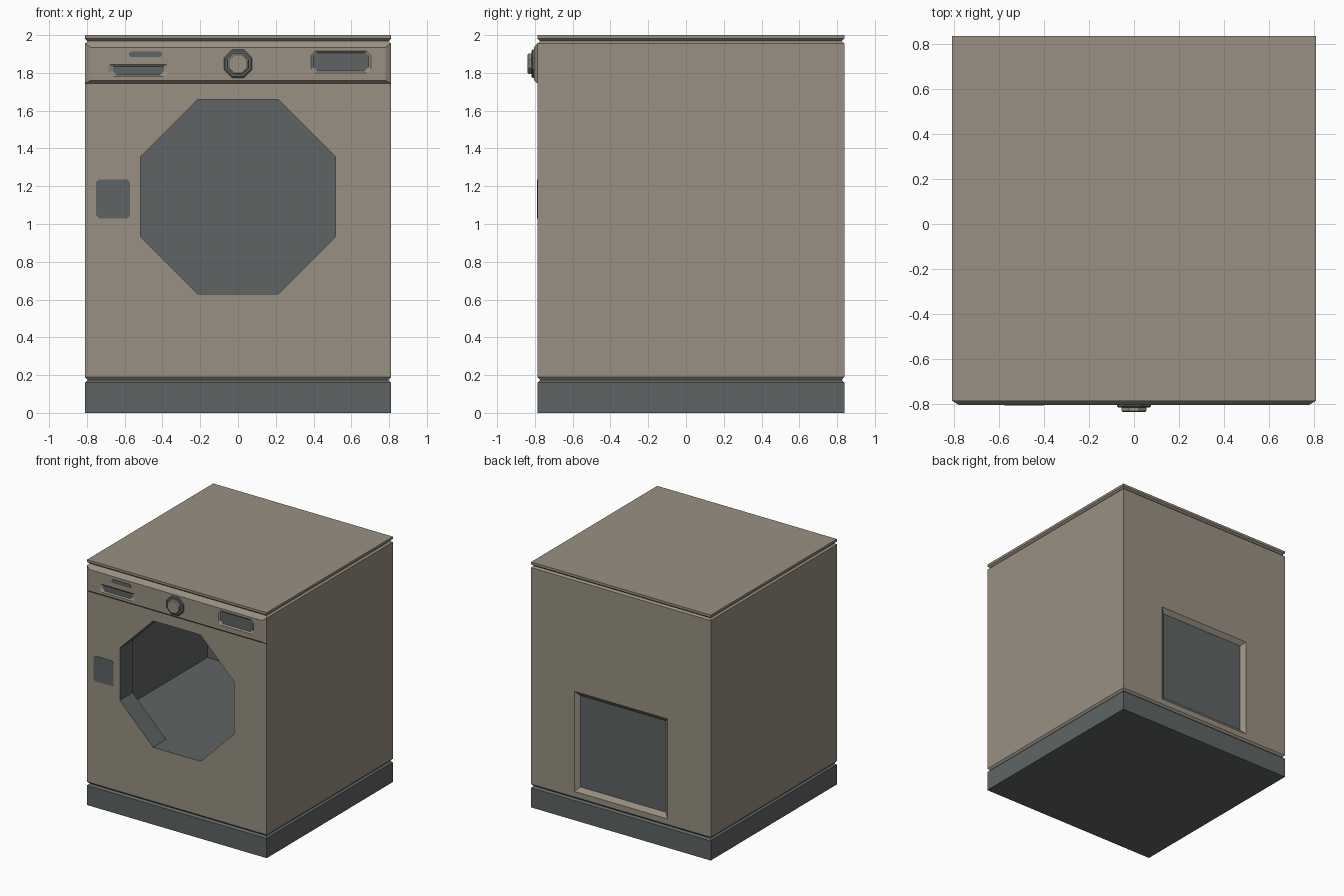
import bpy, bmesh, math

if "Cube" in bpy.data.objects:
    bpy.data.objects.remove(bpy.data.objects["Cube"])

def material(name, rgb):
    m = bpy.data.materials.new(name)
    m.diffuse_color = (*rgb, 1)
    m.use_nodes = True
    m.node_tree.nodes["Principled BSDF"].inputs["Base Color"].default_value = m.diffuse_color
    return m

BEIGE = material("warm_beige", (0.32, 0.28, 0.22))
DARK = material("dark_grey", (0.113, 0.127, 0.13))
OCT = 2 - math.sqrt(2)          # corner cut that turns a square into an octagon
W, YF, YB = 0.81, -0.787, 0.838  # half width, front and back of the cabinet

def loft(name, rings, mat):
    """Skin a list of equal-length point rings and cap both ends."""
    bm = bmesh.new()
    vs = [[bm.verts.new(p) for p in r] for r in rings]
    n = len(vs[0])
    for a, b in zip(vs, vs[1:]):
        for i in range(n):
            bm.faces.new((a[i], a[(i + 1) % n], b[(i + 1) % n], b[i]))
    bm.faces.new(vs[0])
    bm.faces.new(vs[-1])
    bmesh.ops.recalc_face_normals(bm, faces=bm.faces)
    me = bpy.data.meshes.new(name)
    bm.to_mesh(me)
    bm.free()
    me.materials.append(mat)
    ob = bpy.data.objects.new(name, me)
    bpy.context.collection.objects.link(ob)
    return ob

def slab(z, inset):
    """Horizontal rectangle of the cabinet outline."""
    x, f, b = W - inset, YF + inset, YB - inset
    return [(-x, f, z), (x, f, z), (x, b, z), (-x, b, z)]

def plate(y, cx, cz, hw, hh, low=0, top=None):
    """Upright rectangle facing front, with cut corners."""
    top = low if top is None else top
    pts = []
    for sx, sz, c in ((-1, -1, low), (1, -1, low), (1, 1, top), (-1, 1, top)):
        ends = [(hw - c, hh), (hw, hh - c)] if c else [(hw, hh)]
        if sx * sz > 0:
            ends.reverse()
        if c and sx * sz < 0:
            ends = ends
        pts += [(cx + sx * a, y, cz + sz * b) for a, b in ends]
    # sort round the centre so the outline never crosses itself
    pts.sort(key=lambda p: math.atan2(p[2] - cz, p[0] - cx))
    return pts

def cut(ob, cutters, is_dark):
    """Subtract the cutters, then colour the faces by a rule."""
    for c in cutters:
        m = ob.modifiers.new("cut", 'BOOLEAN')
        m.operation, m.solver, m.object = 'DIFFERENCE', 'EXACT', c
    bpy.context.view_layer.update()
    dg = bpy.context.evaluated_depsgraph_get()
    me = bpy.data.meshes.new_from_object(ob.evaluated_get(dg))
    ob.modifiers.clear()
    ob.data = me
    me.materials.clear()
    me.materials.append(BEIGE)
    me.materials.append(DARK)
    for p in me.polygons:
        p.material_index = int(is_dark(p))
    for c in cutters:
        bpy.data.objects.remove(c)

# plinth, cabinet and lid, separated by V grooves
loft("plinth", [slab(0, 0), slab(0.16, 0), slab(0.174, 0.014)], DARK)
body = loft("cabinet", [slab(0.174, 0.014), slab(0.19, 0), slab(1.955, 0), slab(1.968, 0.014)], BEIGE)
loft("lid", [slab(1.968, 0.014), slab(1.981, 0), slab(2.0, 0)], BEIGE)

# door opening, inner chamber and rear access recess
DZ, DR = 1.145, 0.515
door = loft("door_cutter", [plate(y, 0, DZ, DR, DR, DR * OCT) for y in (-0.9, -0.6)], DARK)
chamber = loft("chamber_cutter", [plate(y, 0, 1.163, 0.79, 0.537) for y in (-0.62, 0.735)], DARK)
rear = loft("rear_cutter", [plate(0.866, 0, 0.6425, 0.455, 0.4425),
                            plate(0.810, 0, 0.6425, 0.385, 0.3725)], DARK)

def inside(p):
    x, y, z = p.center
    return abs(x) < 0.8 and -0.78 < y < 0.815 and 0.5 < z < 1.75

cut(body, [door, chamber, rear], inside)

# bevelled control panel with recessed drawer handle and display
PY = -0.805
panel = loft("control_panel", [plate(YF, 0, 1.851, W, 0.106),
                               plate(PY, 0, 1.8475, 0.78, 0.0875)], BEIGE)
drawer = loft("drawer_cutter", [plate(PY - 0.01, -0.527, 1.814, 0.180, 0.042, 0.026, 0.004),
                                plate(PY + 0.01, -0.527, 1.812, 0.135, 0.022, 0.018, 0.004)], DARK)
display = loft("display_cutter", [plate(PY - 0.01, 0.546, 1.858, 0.172, 0.068, 0.02),
                                  plate(PY + 0.01, 0.546, 1.858, 0.146, 0.048, 0.02)], DARK)
cut(panel, [drawer, display],
    lambda p: p.normal.y < -0.95 and p.center.y > PY + 0.005)

# thin dark plates: drawer label slot and lower filter cover
loft("drawer_slot", [plate(y, -0.49, 1.899, 0.087, 0.015, 0.01) for y in (PY + 0.002, PY - 0.003)], DARK)
loft("filter_cover", [plate(y, -0.661, 1.133, 0.09, 0.103, 0.015) for y in (YF + 0.002, YF - 0.003)], DARK)

# octagonal selector knob on a dark collar
KZ = 1.848
loft("knob_collar", [plate(y, 0, KZ, r, r, r * OCT) for y, r in
                     ((PY + 0.004, 0.075), (-0.812, 0.075), (-0.818, 0.068))], DARK)
loft("knob", [plate(y, 0, KZ, r, r, r * OCT) for y, r in
              ((-0.814, 0.055), (-0.832, 0.055), (-0.838, 0.048))], BEIGE)
